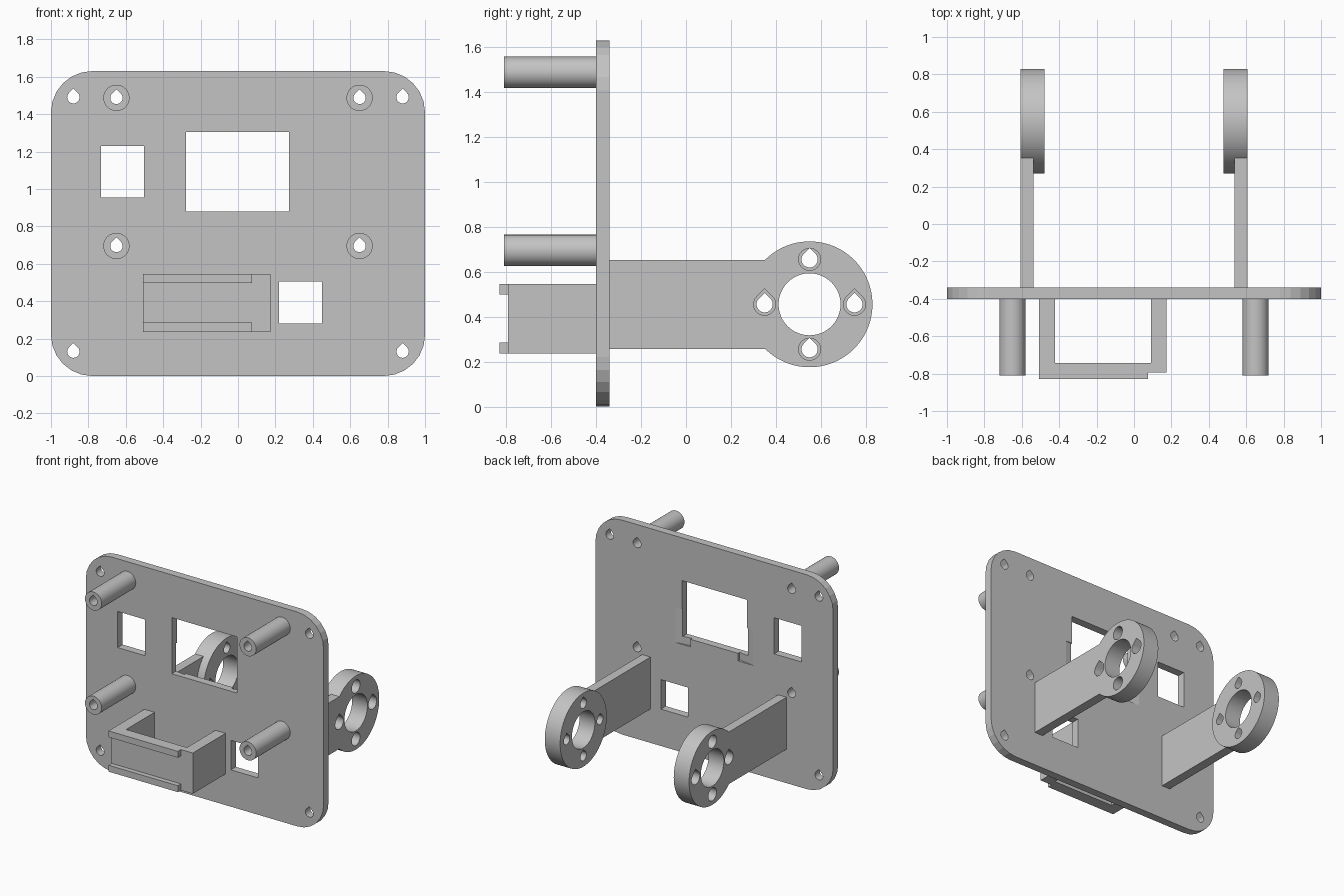
import bpy, bmesh, math

if "Cube" in bpy.data.objects:
    bpy.data.objects.remove(bpy.data.objects["Cube"])

grey = bpy.data.materials.new("light grey plastic")
grey.diffuse_color = (0.55, 0.55, 0.55, 1)
grey.use_nodes = True
grey.node_tree.nodes["Principled BSDF"].inputs["Base Color"].default_value = grey.diffuse_color


def circle(cx, cz, r, n=48):
    return [(cx + r * math.cos(2 * math.pi * i / n), cz + r * math.sin(2 * math.pi * i / n)) for i in range(n)]


def teardrop(cx, cz, r):
    # round hole with a pointed top
    pts = [(cx, cz + r * 1.41)]
    for i in range(25):
        a = math.radians(135 + 270 * i / 24)
        pts.append((cx + r * math.cos(a), cz + r * math.sin(a)))
    return pts


def rect(u0, u1, v0, v1):
    return [(u0, v0), (u1, v0), (u1, v1), (u0, v1)]


def rounded_rect(u0, u1, v0, v1, r, seg=6):
    pts = []
    for k, (cu, cv) in enumerate([(u1 - r, v1 - r), (u0 + r, v1 - r), (u0 + r, v0 + r), (u1 - r, v0 + r)]):
        for i in range(seg + 1):
            a = math.pi / 2 * (k + i / seg)
            pts.append((cu + r * math.cos(a), cv + r * math.sin(a)))
    return pts


def prism(name, outlines, axis, a0, a1):
    # extrude flat outlines along an axis
    place = {"x": lambda u, v, a: (a, u, v),
             "y": lambda u, v, a: (u, a, v),
             "z": lambda u, v, a: (u, v, a)}[axis]
    bm = bmesh.new()
    for pts in outlines:
        lo = [bm.verts.new(place(u, v, a0)) for u, v in pts]
        hi = [bm.verts.new(place(u, v, a1)) for u, v in pts]
        bm.faces.new(lo)
        bm.faces.new(hi)
        for i in range(len(pts)):
            j = (i + 1) % len(pts)
            bm.faces.new((lo[i], lo[j], hi[j], hi[i]))
    bmesh.ops.recalc_face_normals(bm, faces=bm.faces[:])
    me = bpy.data.meshes.new(name)
    bm.to_mesh(me)
    bm.free()
    ob = bpy.data.objects.new(name, me)
    bpy.context.collection.objects.link(ob)
    me.materials.append(grey)
    return ob


def activate(ob):
    bpy.ops.object.select_all(action="DESELECT")
    ob.select_set(True)
    bpy.context.view_layer.objects.active = ob


def cut(ob, cutter):
    mod = ob.modifiers.new("cut", "BOOLEAN")
    mod.operation = "DIFFERENCE"
    mod.solver = "EXACT"
    mod.object = cutter
    activate(ob)
    bpy.ops.object.modifier_apply(modifier=mod.name)
    bpy.data.objects.remove(cutter)


def smooth(ob):
    activate(ob)
    bpy.ops.object.shade_smooth_by_angle(angle=math.radians(30))


FRONT, BACK = -0.40, -0.34
posts = [(s * 0.65, z) for s in (-1, 1) for z in (0.695, 1.487)]
corners = [(s * 0.88, z) for s in (-1, 1) for z in (0.13, 1.49)]

# main plate with windows and screw holes
plate = prism("mounting_plate", [rounded_rect(-1, 1, 0, 1.63, 0.22)], "y", FRONT, BACK)
windows = [rect(-0.733, -0.503, 0.955, 1.23), rect(-0.277, 0.272, 0.878, 1.305), rect(0.22, 0.45, 0.28, 0.505)]
holes = [teardrop(x, z, 0.033) for x, z in corners + posts]
cut(plate, prism("plate_cutter", windows + holes, "y", -0.6, -0.2))

# shallow tapered recesses beside the big window on the back
wedges = [[(s * 0.335, BACK + 0.001), (s * 0.20, BACK - 0.02), (s * 0.20, BACK + 0.02)] for s in (-1, 1)]
cut(plate, prism("recess_cutter", wedges, "z", 0.82, 1.09))

# four hollow posts on the front
for i, (x, z) in enumerate(posts):
    post = prism(f"standoff_{i + 1}", [circle(x, z, 0.07)], "y", -0.81, FRONT)
    cut(post, prism("post_cutter", [teardrop(x, z, 0.033)], "y", -1, -0.2))
    smooth(post)

# U-shaped holder with two front lips
u = [(-0.508, FRONT), (-0.508, -0.793), (0.175, -0.793), (0.175, FRONT),
     (0.09, FRONT), (0.09, -0.742), (-0.422, -0.742), (-0.422, FRONT)]
prism("holder", [u], "z", 0.236, 0.546)
for name, z0, z1 in (("lower_lip", 0.236, 0.285), ("upper_lip", 0.498, 0.546)):
    prism("holder_" + name, [rect(-0.508, 0.075, z0, z1)], "y", -0.83, -0.793)

# rear arms, each ending in a drilled hub
CY, CZ, R = 0.55, 0.455, 0.28
for side, s in (("left", -1), ("right", 1)):
    arc = [(CY + R * math.cos(math.radians(a)), CZ + R * math.sin(math.radians(a)))
           for a in [225 - 7.5 * i for i in range(13)]]
    prism(side + "_arm", [[(BACK, arc[0][1])] + arc + [(BACK, arc[-1][1])]], "x", s * 0.537, s * 0.607)
    hub = prism(side + "_hub", [circle(CY, CZ, R, 96)], "x", s * 0.478, s * 0.607)
    spots = [(CY + 0.2, CZ), (CY - 0.2, CZ), (CY, CZ + 0.2), (CY, CZ - 0.2)]
    small = [teardrop(y, z, 0.036) for y, z in spots]
    cut(hub, prism("hub_cutter", [circle(CY, CZ, 0.138)] + small, "x", s * 0.3, s * 0.8))
    wide = [teardrop(y, z, 0.049) for y, z in spots[:2]] + [circle(y, z, 0.049, 32) for y, z in spots[2:]]
    cut(hub, prism("counterbore_cutter", wide, "x", s * 0.53, s * 0.8))
    smooth(hub)
